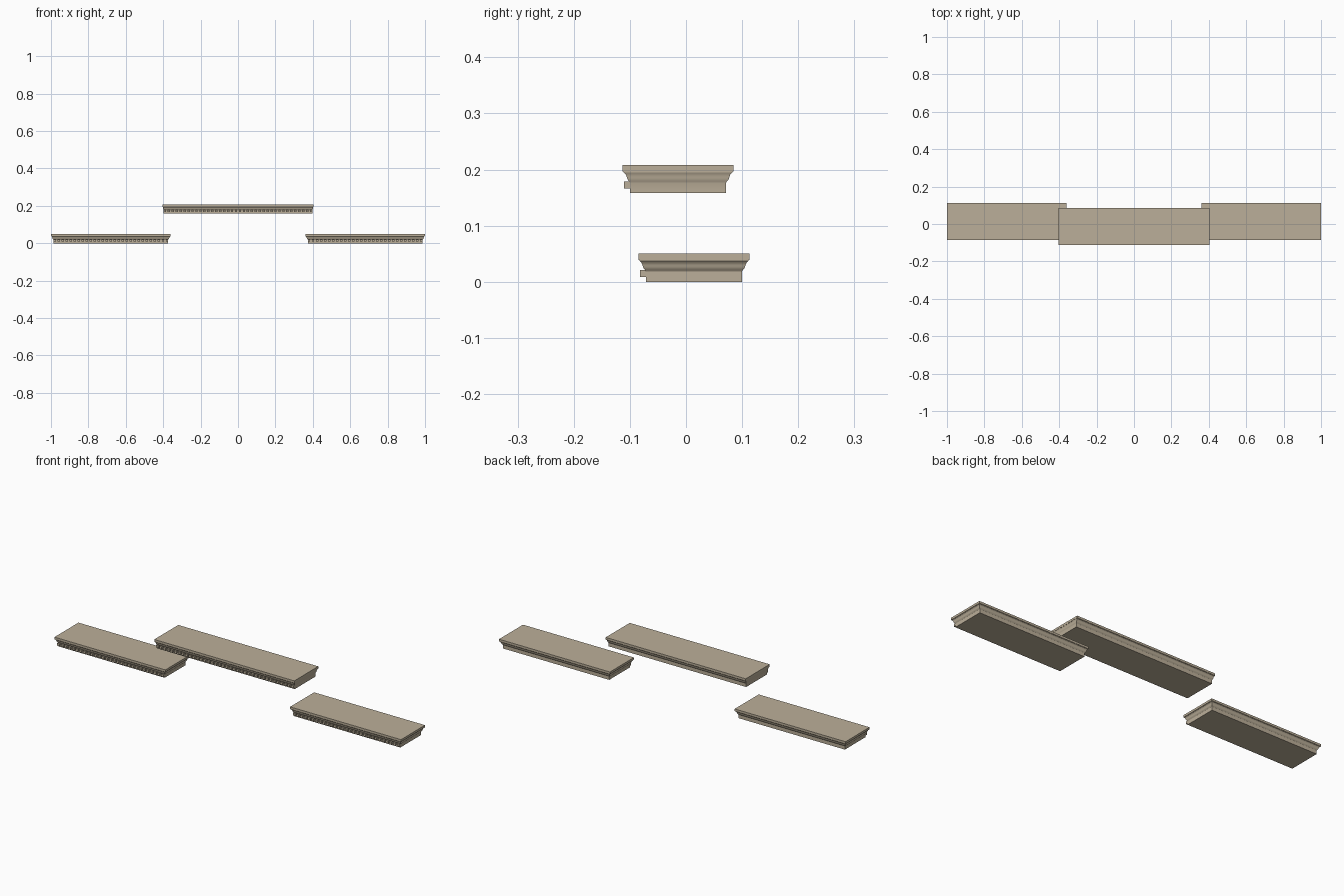
import bpy, bmesh, math
from mathutils import Matrix, Vector

if "Cube" in bpy.data.objects:
    bpy.data.objects.remove(bpy.data.objects["Cube"])

wood = bpy.data.materials.new("light_wood")
wood.diffuse_color = (0.50, 0.43, 0.32, 1)
wood.use_nodes = True
wood.node_tree.nodes["Principled BSDF"].inputs["Base Color"].default_value = wood.diffuse_color

# Moulding profile: (outward offset 0..1 of the overhang, height)
PROFILE = [(0, 0), (0, 0.018), (0.08, 0.020)]
for i in range(1, 9):  # S-shaped sweep up to the lip
    t = i / 8
    s = t + 0.09 * math.sin(2 * math.pi * t)
    PROFILE.append((0.08 + 0.74 * s, 0.020 + 0.017 * t))
PROFILE += [(0.86, 0.037), (0.86, 0.039), (1, 0.039), (1, 0.050)]


def finish(bm, name, smooth=False):
    bmesh.ops.recalc_face_normals(bm, faces=bm.faces)
    mesh = bpy.data.meshes.new(name)
    bm.to_mesh(mesh)
    bm.free()
    mesh.materials.append(wood)
    obj = bpy.data.objects.new(name, mesh)
    bpy.context.collection.objects.link(obj)
    if smooth:
        bpy.ops.object.select_all(action='DESELECT')
        obj.select_set(True)
        bpy.context.view_layer.objects.active = obj
        bpy.ops.object.shade_smooth_by_angle(angle=math.radians(25))
    return obj


def shelf(name, cx, cy, z0, hx, over_x, teeth):
    hy, over_y = 0.0853, 0.0136

    # Solid board with mitred moulding on all four sides
    bm = bmesh.new()
    rings = []
    for off, z in PROFILE:
        x, y = hx + off * over_x, hy + off * over_y
        rings.append([bm.verts.new((cx + sx * x, cy + sy * y, z0 + z))
                      for sx, sy in ((-1, -1), (1, -1), (1, 1), (-1, 1))])
    for a, b in zip(rings, rings[1:]):
        for i in range(4):
            j = (i + 1) % 4
            bm.faces.new((a[i], a[j], b[j], b[i]))
    bm.faces.new(rings[0][::-1])
    bm.faces.new(rings[-1])
    finish(bm, name + "_board", smooth=True)

    # Row of dentil blocks along the front
    bm = bmesh.new()
    width = 2 * hx / teeth * 0.6
    pitch = (2 * hx - width) / (teeth - 1)
    front = cy - hy
    for i in range(teeth):
        pos = Vector((cx - hx + width / 2 + i * pitch, front - 0.0045, z0 + 0.0145))
        bmesh.ops.create_cube(bm, size=1, matrix=Matrix.Translation(pos)
                              @ Matrix.Diagonal((width, 0.013, 0.0125, 1)))
    finish(bm, name + "_dentils")


shelf("left_shelf", -0.68, 0.0142, 0.0, 0.3065, 0.0135, 29)
shelf("right_shelf", 0.68, 0.0142, 0.0, 0.3065, 0.0135, 29)
shelf("centre_shelf", 0.0, -0.0142, 0.158, 0.397, 0.007, 38)
